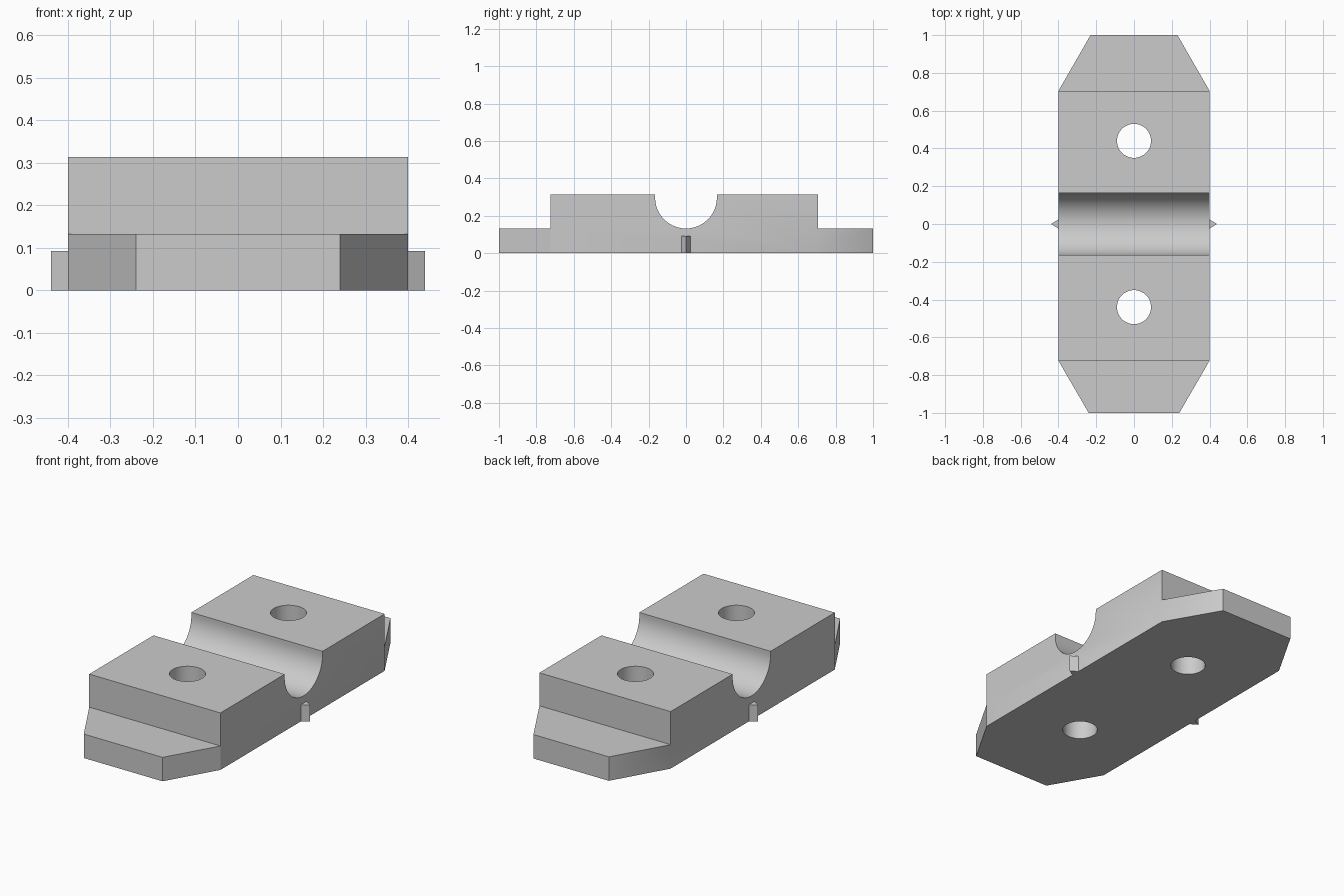
import bpy
import bmesh
from math import cos, sin, pi, radians
from mathutils import Vector

default_cube = bpy.data.objects.get("Cube")
if default_cube:
    bpy.data.objects.remove(default_cube)

GREY = (0.6, 0.6, 0.6, 1)
grey = bpy.data.materials.new("plain grey")
grey.use_nodes = True
grey.diffuse_color = GREY
grey.node_tree.nodes["Principled BSDF"].inputs["Base Color"].default_value = GREY

HALF_WIDTH, TOP, STEP = 0.4, 0.314, 0.132
FRONT, BACK = -0.724, 0.705
GROOVE_R = 0.165


def prism(name, outline, direction):
    """Extrude a flat outline of 3D points into a closed solid."""
    bm = bmesh.new()
    face = bm.faces.new([bm.verts.new(p) for p in outline])
    result = bmesh.ops.extrude_face_region(bm, geom=[face], use_keep_orig=True)
    moved = [v for v in result["geom"] if isinstance(v, bmesh.types.BMVert)]
    bmesh.ops.translate(bm, verts=moved, vec=Vector(direction))
    bmesh.ops.recalc_face_normals(bm, faces=bm.faces)
    mesh = bpy.data.meshes.new(name)
    bm.to_mesh(mesh)
    bm.free()
    mesh.materials.append(grey)
    obj = bpy.data.objects.new(name, mesh)
    bpy.context.collection.objects.link(obj)
    return obj


def combine(target, other, operation):
    """Apply a boolean and discard the helper solid."""
    mod = target.modifiers.new(operation.title(), "BOOLEAN")
    mod.operation, mod.solver, mod.object = operation, "EXACT", other
    bpy.context.view_layer.objects.active = target
    bpy.ops.object.modifier_apply(modifier=mod.name)
    bpy.data.objects.remove(other)


# Clamp block: side profile with a round-bottomed groove across the middle
SEGMENTS = 48
groove = [(GROOVE_R * cos(pi * (1 + i / SEGMENTS)),
           STEP + GROOVE_R * (1 + sin(pi * (1 + i / SEGMENTS))))
          for i in range(SEGMENTS + 1)]
profile = [(FRONT, 0), (FRONT, TOP), (-GROOVE_R, TOP), *groove,
           (GROOVE_R, TOP), (BACK, TOP), (BACK, 0)]
block = prism("clamp_block", [(-HALF_WIDTH, y, z) for y, z in profile],
              (2 * HALF_WIDTH, 0, 0))

# Tapered toes at both ends
for name, inner, outer, tip in (("front_toe", FRONT, -1, 0.24),
                                ("back_toe", BACK, 1, 0.23)):
    outline = [(-HALF_WIDTH, inner, 0), (HALF_WIDTH, inner, 0),
               (tip, outer, 0), (-tip, outer, 0)]
    combine(block, prism(name, outline, (0, 0, STEP)), "UNION")

# Bolt holes
for y in (-0.44, 0.44):
    circle = [(0.09 * cos(2 * pi * i / 64), y + 0.09 * sin(2 * pi * i / 64), -0.1)
              for i in range(64)]
    combine(block, prism("hole_cutter", circle, (0, 0, 0.6)), "DIFFERENCE")

# Smooth groove and holes, crisp edges elsewhere
bpy.ops.object.select_all(action="DESELECT")
block.select_set(True)
bpy.context.view_layer.objects.active = block
bpy.ops.object.shade_smooth_by_angle(angle=radians(30))

# Pointed centre marks on the sides
for name, side in (("left_marker", 1), ("right_marker", -1)):
    outline = [(side * HALF_WIDTH, -0.024, 0), (side * 0.44, 0, 0),
               (side * HALF_WIDTH, 0.024, 0)]
    prism(name, outline, (0, 0, 0.092))
